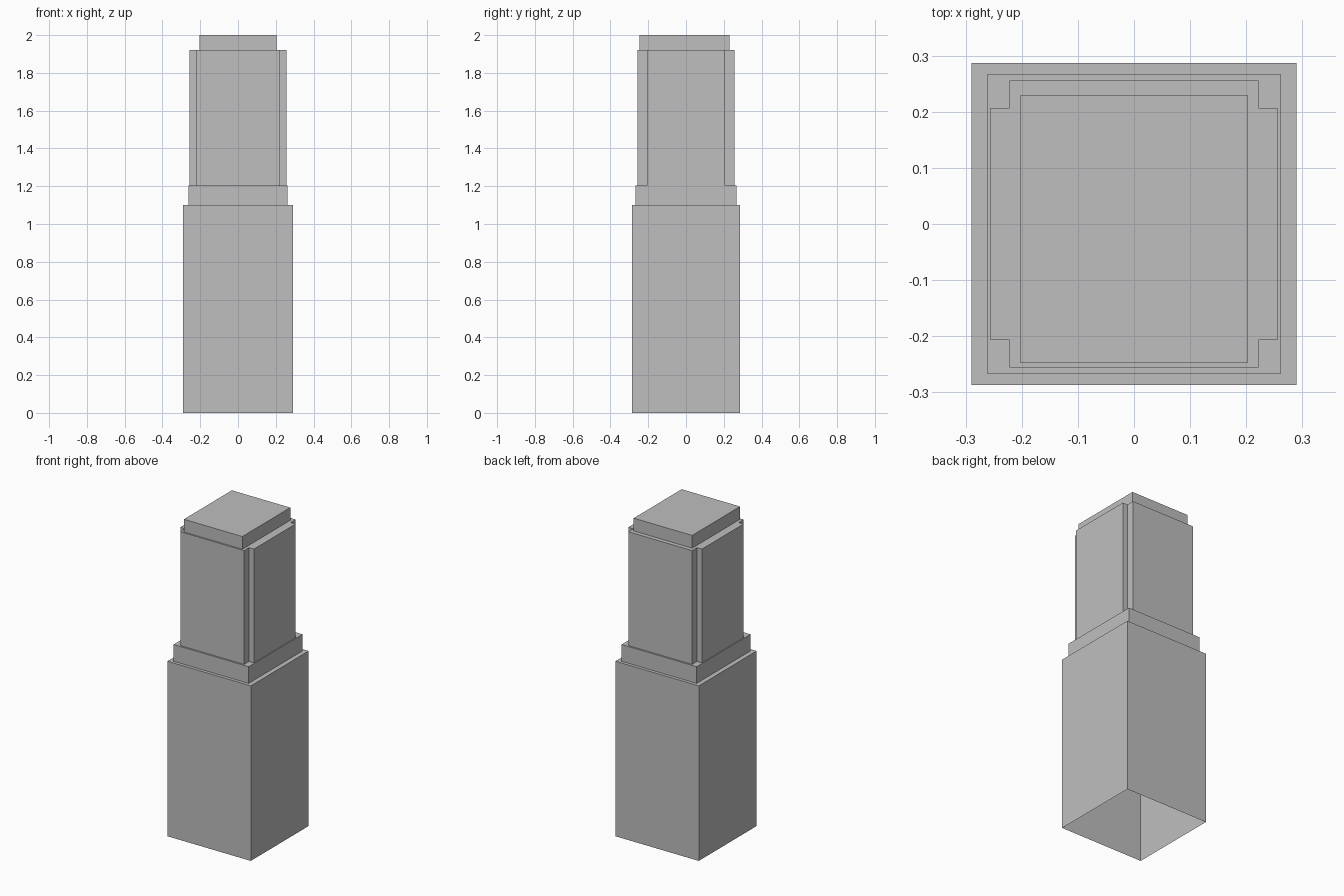
import bpy
import bmesh

cube = bpy.data.objects.get("Cube")
if cube:
    bpy.data.objects.remove(cube, do_unlink=True)

# Single stone colour
stone = bpy.data.materials.new("light_grey_stone")
stone.use_nodes = True
color = (0.52, 0.52, 0.52, 1.0)
stone.diffuse_color = color
stone.node_tree.nodes["Principled BSDF"].inputs["Base Color"].default_value = color


def rectangle(hx, hy, cy=0.0):
    return [(-hx, cy - hy), (hx, cy - hy), (hx, cy + hy), (-hx, cy + hy)]


def notched(hx, hy, nx, ny):
    """Rectangle with a square step cut from every corner."""
    points = []
    for sx, sy in ((-1, -1), (1, -1), (1, 1), (-1, 1)):
        corner = [(sx * hx, sy * ny), (sx * nx, sy * ny), (sx * nx, sy * hy)]
        points += corner if sx * sy > 0 else corner[::-1]
    return points


def tier(name, outline, bottom, top):
    """Extruded outline with a flat roof and an open underside."""
    bm = bmesh.new()
    lower = [bm.verts.new((x, y, bottom)) for x, y in outline]
    upper = [bm.verts.new((x, y, top)) for x, y in outline]
    for i in range(len(outline)):
        j = (i + 1) % len(outline)
        bm.faces.new((lower[i], lower[j], upper[j], upper[i]))
    bm.faces.new(upper)
    mesh = bpy.data.meshes.new(name)
    bm.to_mesh(mesh)
    bm.free()
    mesh.materials.append(stone)
    obj = bpy.data.objects.new(name, mesh)
    bpy.context.collection.objects.link(obj)


# Stacked tower tiers
tier("lower_tower", rectangle(0.29, 0.287), 0.0, 1.1)
tier("setback_band", rectangle(0.261, 0.267), 1.1, 1.205)
tier("upper_tower", notched(0.256, 0.256, 0.222, 0.207), 1.205, 1.92)
tier("roof_block", rectangle(0.203, 0.238, -0.009), 1.92, 2.0)
